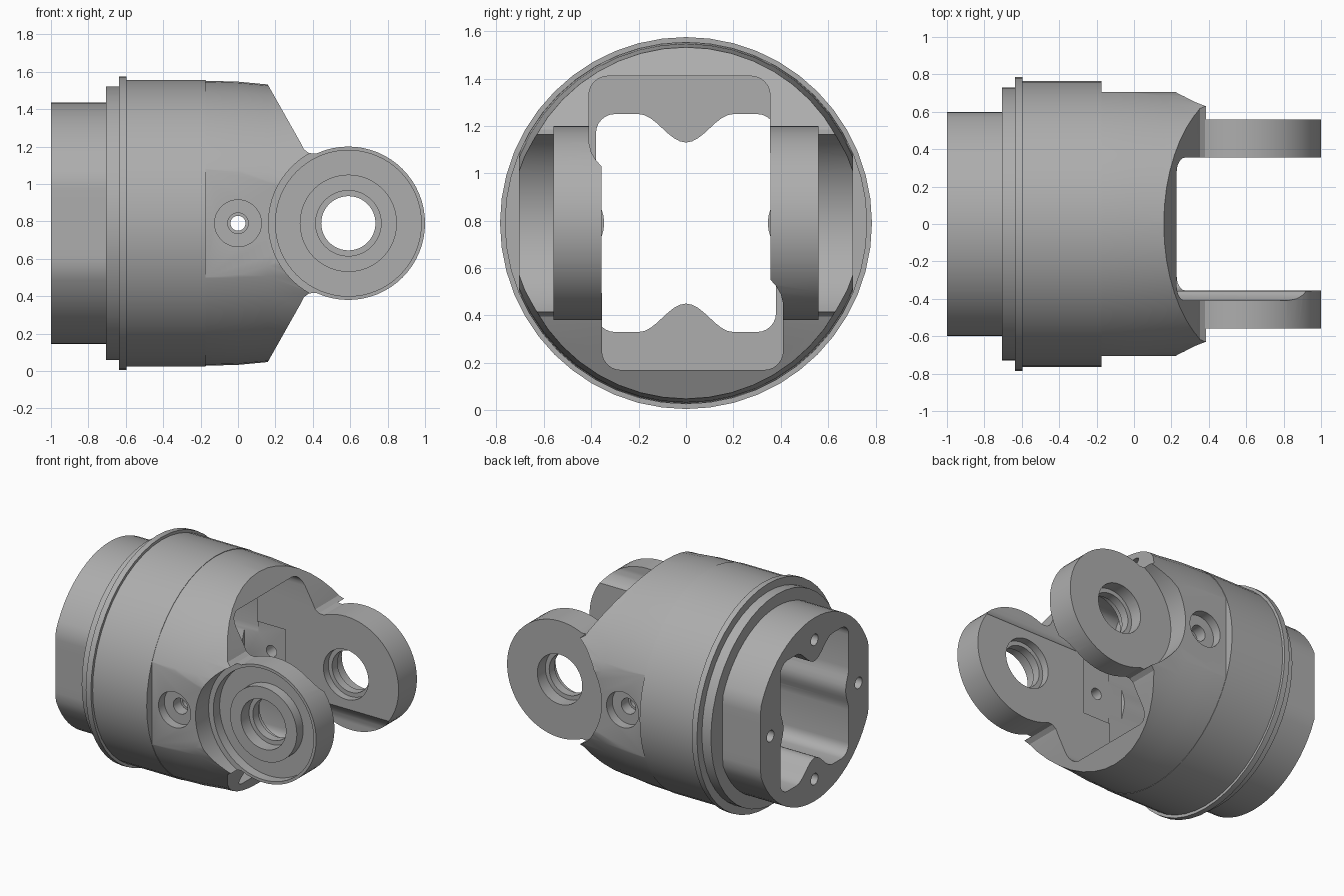
import bpy, bmesh
from math import sin, cos, pi

cube = bpy.data.objects.get("Cube")
if cube:
    bpy.data.objects.remove(cube, do_unlink=True)

MID = 0.79      # height of the main axis
PIN = 0.59      # x of the fork pin axis

steel = bpy.data.materials.new("grey_steel")
steel.use_nodes = True
grey = (0.42, 0.42, 0.42, 1)
steel.diffuse_color = grey
steel.node_tree.nodes["Principled BSDF"].inputs["Base Color"].default_value = grey


def make(name, rings):
    """Closed solid from a list of equal-length rings of points."""
    bm = bmesh.new()
    loops = [[bm.verts.new((x, y, z + MID)) for x, y, z in r] for r in rings]
    n = len(loops[0])
    for a, b in zip(loops, loops[1:]):
        for i in range(n):
            j = (i + 1) % n
            bm.faces.new((a[i], a[j], b[j], b[i]))
    bm.faces.new(loops[0])
    bm.faces.new(loops[-1])
    bmesh.ops.recalc_face_normals(bm, faces=bm.faces)
    me = bpy.data.meshes.new(name)
    bm.to_mesh(me)
    bm.free()
    me.materials.append(steel)
    ob = bpy.data.objects.new(name, me)
    bpy.context.collection.objects.link(ob)
    return ob


def prism(name, pts, axis, a, b):
    """Extrude a profile along x (y, z points) or y (x, z points)."""
    place = (lambda t, p, q: (t, p, q)) if axis == "x" else (lambda t, p, q: (p, t, q))
    return make(name, [[place(t, p, q) for p, q in pts] for t in (a, b)])


def circle(r, cx=0, cz=0, n=48):
    return [(cx + r * cos(2 * pi * i / n), cz + r * sin(2 * pi * i / n)) for i in range(n)]


def lathe(name, profile):
    return make(name, [[(x, p, q) for p, q in circle(r)] for x, r in profile])


def arc(cx, cz, r, start, n=6):
    return [(cx + r * cos(start + pi / 2 * i / n), cz + r * sin(start + pi / 2 * i / n))
            for i in range(n + 1)]


def half_turn(pts):
    return pts + [(-p, -q) for p, q in pts]


def combine(target, tool, op):
    mod = target.modifiers.new(op, "BOOLEAN")
    mod.operation, mod.solver, mod.object = op, "EXACT", tool
    bpy.context.view_layer.objects.active = target
    bpy.ops.object.modifier_apply(modifier=mod.name)
    bpy.data.objects.remove(tool, do_unlink=True)


# Stepped barrel with collars
body = lathe("yoke_body", [(-0.705, 0.73), (-0.635, 0.73), (-0.635, 0.785), (-0.595, 0.785),
                           (-0.595, 0.765), (-0.175, 0.765)])

# Rear spigot with two flat sides
spigot = prism("spigot", [(max(-0.6, min(0.6, y)), z) for y, z in circle(0.645, n=64)], "x", -1, -0.65)
combine(body, spigot, "UNION")

# Nose: tapered, flattened at the sides and sloped above and below
nose = lathe("nose", [(-0.25, 0.762), (-0.175, 0.762), (0, 0.757), (0.16, 0.742), (0.45, 0.73)])
slope = [(-0.3, 0.9), (0.07, 0.9), (0.335, 0.43), (0.352, 0.395), (0.38, 0.375), (0.45, 0.37)]
combine(nose, prism("clip", slope + [(x, -z) for x, z in reversed(slope)], "y", -0.705, 0.705), "INTERSECT")

# Round clearance outside each fork arm
for s in (-1, 1):
    combine(nose, prism("clearance", circle(0.427, PIN, n=64), "y", s * 0.56, s * 0.9), "DIFFERENCE")
combine(body, nose, "UNION")

# Fork arms start as one round block
combine(body, prism("arms", circle(0.41, PIN, n=64), "y", -0.56, 0.56), "UNION")

# Fork slot with a relief on one corner of each arm
slot = half_turn(arc(0.275, 0.54, 0.08, 0) + arc(-0.33, 0.54, 0.08, pi / 2)
                 + [(-0.41, 0.34), (-0.4, 0.3), (-0.38, 0.265), (-0.357, 0.24)])
combine(body, prism("slot", slot, "x", -0.19, 1.1), "DIFFERENCE")

# Rear pocket with lobes around the screw holes
def bump(t, width, height):
    return height * (0.5 + 0.5 * cos(pi * t / width))

side = [(0.38 - bump(t * 0.03, 0.15, 0.035), t * 0.03) for t in range(-5, 6)]
top = [(-t * 0.025, 0.46 - bump(t * 0.025, 0.2, 0.12)) for t in range(-8, 9)]
pocket = half_turn(side + arc(0.3, 0.38, 0.08, 0) + top + arc(-0.3, 0.38, 0.08, pi / 2))
combine(body, prism("pocket", pocket, "x", -1.1, -0.1), "DIFFERENCE")

# Shallow recess on each inner wall
for s in (-1, 1):
    box = [(-0.21, -0.27 * s), (0.12, -0.27 * s), (0.12, 0.19 * s), (-0.21, 0.19 * s)]
    combine(body, prism("recess", box, "y", s * 0.3, s * 0.372), "DIFFERENCE")

# Screw holes in the rear face
for y, z in ((0.49, 0), (-0.49, 0), (0, 0.49), (0, -0.49)):
    combine(body, prism("screw_hole", circle(0.04, y, z, 20), "x", -1.1, -0.75), "DIFFERENCE")

# Pin bores and side grease holes, each stepped
for s in (-1, 1):
    for x, r, a, b in ((PIN, 0.145, 0.3, 0.65), (PIN, 0.175, 0.47, 0.65), (PIN, 0.175, 0.3, 0.41),
                       (0, 0.125, 0.64, 0.8), (0, 0.055, 0.56, 0.8), (0, 0.04, 0.3, 0.8)):
        combine(body, prism("bore", circle(r, x), "y", s * a, s * b), "DIFFERENCE")

# Ring groove on the outside of the front arm
groove = prism("groove", circle(0.39, PIN, n=64), "y", -0.65, -0.49)
combine(groove, prism("boss", circle(0.26, PIN), "y", -0.7, -0.4), "DIFFERENCE")
combine(body, groove, "DIFFERENCE")

# Smooth the round surfaces, keep the machined edges crisp
bpy.ops.object.select_all(action="DESELECT")
body.select_set(True)
bpy.context.view_layer.objects.active = body
bpy.ops.object.shade_smooth_by_angle(angle=pi / 7)
